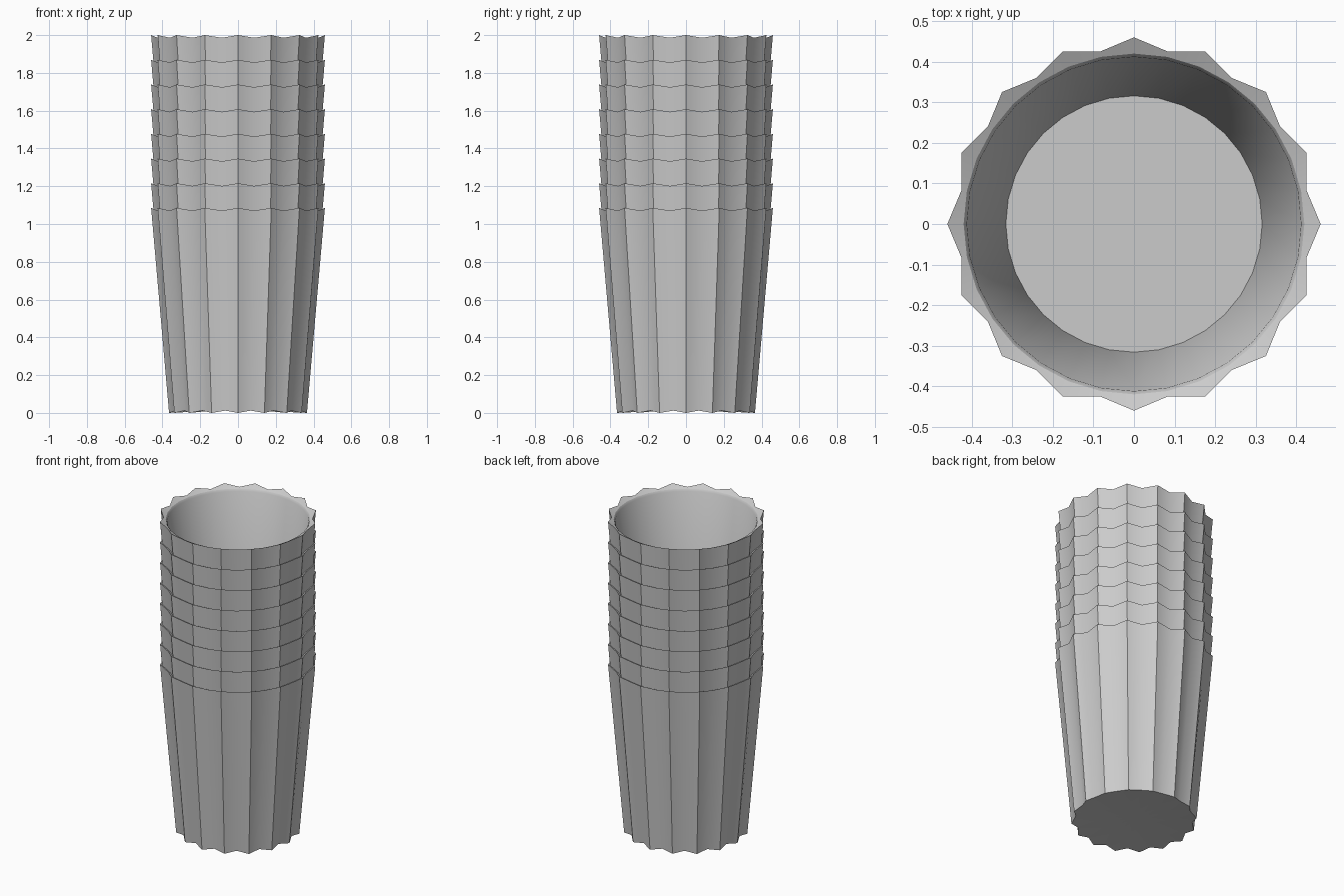
import bpy, bmesh
from math import sin, cos, pi, radians

if "Cube" in bpy.data.objects:
    bpy.data.objects.remove(bpy.data.objects["Cube"])

CUPS, FLUTES = 8, 16
HEIGHT = 1.085
STEP = (2.0 - HEIGHT) / (CUPS - 1)
N = FLUTES * 2

# Cup profile, bottom to rim to inner floor: (tip r, tip z, valley r, valley z)
PROFILE = [
    (0.365, 0.0, 0.340, 0.012),                    # fluted base edge
    (0.460, HEIGHT, 0.433, HEIGHT - 0.014),        # fluted rim
    (0.420, HEIGHT - 0.020, 0.420, HEIGHT - 0.020),  # round inner lip
    (0.412, HEIGHT - 0.032, 0.412, HEIGHT - 0.032),
    (0.316, 0.040, 0.316, 0.040),                  # inner floor edge
]


def cup_mesh():
    bm = bmesh.new()
    rings = []
    for tip_r, tip_z, val_r, val_z in PROFILE:
        ring = []
        for i in range(N):
            a = 2 * pi * i / N
            r, z = (tip_r, tip_z) if i % 2 == 0 else (val_r, val_z)
            ring.append(bm.verts.new((r * cos(a), r * sin(a), z)))
        rings.append(ring)
    for low, high in zip(rings, rings[1:]):
        for i in range(N):
            j = (i + 1) % N
            bm.faces.new((low[i], low[j], high[j], high[i]))
    # Underside and inner floor
    base = bm.verts.new((0, 0, 0.025))
    for i in range(N):
        bm.faces.new((rings[0][(i + 1) % N], rings[0][i], base))
    bm.faces.new(rings[-1])
    bmesh.ops.recalc_face_normals(bm, faces=bm.faces[:])
    mesh = bpy.data.meshes.new("fluted_cup")
    bm.to_mesh(mesh)
    bm.free()
    return mesh


# Stack of nested cups sharing one mesh
mesh = cup_mesh()
for k in range(CUPS):
    cup = bpy.data.objects.new(f"cup_{k + 1}", mesh)
    cup.location.z = k * STEP
    bpy.context.collection.objects.link(cup)

# Smooth walls, sharp flute tips and rims
mesh.shade_smooth()
mesh.set_sharp_from_angle(angle=radians(30))
